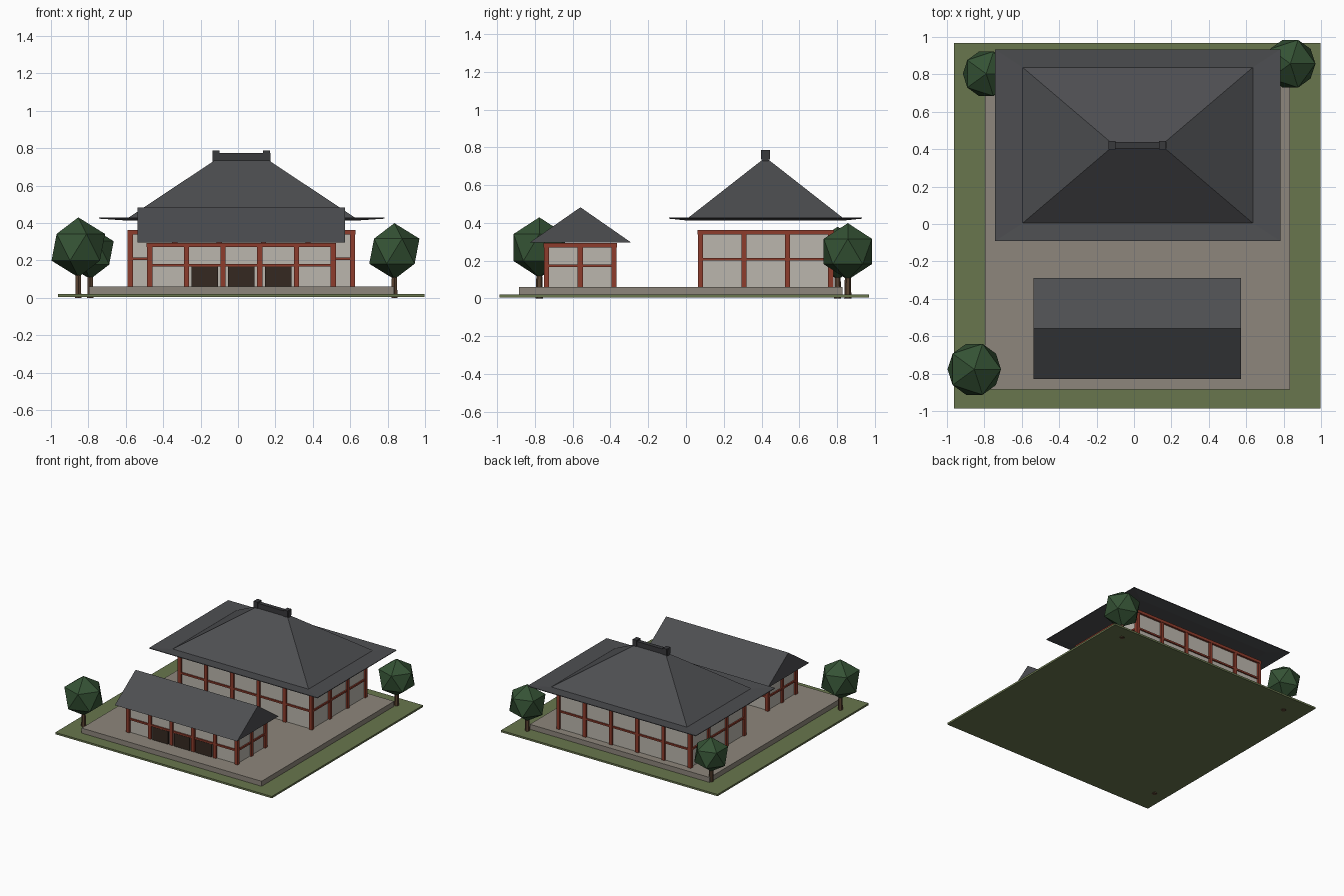
import bpy, bmesh

if "Cube" in bpy.data.objects:
    bpy.data.objects.remove(bpy.data.objects["Cube"])

def material(name, rgb):
    m = bpy.data.materials.new(name)
    m.diffuse_color = (*rgb, 1)
    m.use_nodes = True
    m.node_tree.nodes["Principled BSDF"].inputs["Base Color"].default_value = m.diffuse_color
    return m

GRASS = material("grass", (0.14, 0.18, 0.075))
STONE = material("stone", (0.27, 0.24, 0.2))
PLASTER = material("plaster", (0.5, 0.47, 0.42))
RED = material("red_timber", (0.27, 0.045, 0.025))
DARK = material("dark_wood", (0.035, 0.022, 0.015))
TILE = material("roof_tile", (0.075, 0.077, 0.083))
RIDGE = material("ridge_tile", (0.04, 0.041, 0.045))
LEAF = material("leaf", (0.035, 0.085, 0.035))
BARK = material("bark", (0.1, 0.055, 0.03))

def finish(name, bm, mat):
    bmesh.ops.recalc_face_normals(bm, faces=bm.faces)
    me = bpy.data.meshes.new(name)
    bm.to_mesh(me)
    bm.free()
    me.materials.append(mat)
    ob = bpy.data.objects.new(name, me)
    bpy.context.collection.objects.link(ob)
    return ob

def boxes(name, spans, mat):
    """One object from boxes given as (x0, x1, y0, y1, z0, z1)."""
    bm = bmesh.new()
    for x0, x1, y0, y1, z0, z1 in spans:
        vs = bmesh.ops.create_cube(bm, size=1)["verts"]
        for v in vs:
            v.co.x = x1 if v.co.x > 0 else x0
            v.co.y = y1 if v.co.y > 0 else y0
            v.co.z = z1 if v.co.z > 0 else z0
    return finish(name, bm, mat)

def stacked_rects(name, cx, cy, rings, mat):
    """Skin through rectangles given as (half_x, half_y, z), capped at both ends."""
    bm = bmesh.new()
    loops = [[bm.verts.new((cx + sx * hx, cy + sy * hy, z))
              for sx, sy in ((-1, -1), (1, -1), (1, 1), (-1, 1))] for hx, hy, z in rings]
    for a, b in zip(loops, loops[1:]):
        for i in range(4):
            j = (i + 1) % 4
            bm.faces.new((a[i], a[j], b[j], b[i]))
    bm.faces.new(loops[0][::-1])
    bm.faces.new(loops[-1])
    return finish(name, bm, mat)

def timber_hall(name, x0, x1, y0, y1, z0, z1, nx, ny, beam, mid):
    """Plaster core with a post grid, top beams and middle rails around it."""
    p = 0.014
    boxes(name + "_walls", [(x0, x1, y0, y1, z0, z1 - 0.008)], PLASTER)
    xs = [x0 + (x1 - x0) * i / nx for i in range(nx + 1)]
    ys = [y0 + (y1 - y0) * i / ny for i in range(ny + 1)]
    spots = {(x, y) for x in xs for y in (y0, y1)} | {(x, y) for x in (x0, x1) for y in ys}
    boxes(name + "_posts", [(x - p, x + p, y - p, y + p, z0, z1 - 0.003)
                            for x, y in sorted(spots)], RED)
    rails = []
    for lo, hi, w in ((z1 - beam, z1, 0.016), (mid - 0.007, mid + 0.007, 0.011)):
        rails += [(x0 - w, x1 + w, y - w, y + w, lo, hi) for y in (y0, y1)]
        rails += [(x - w, x + w, y0 - w, y1 + w, lo, hi) for x in (x0, x1)]
    boxes(name + "_beams", rails, RED)
    return xs

# Grounds
boxes("lawn", [(-0.963, 0.998, -0.987, 0.968, 0.005, 0.02)], GRASS)
boxes("stone_platform", [(-0.796, 0.833, -0.885, 0.83, 0.01, 0.061)], STONE)

# Main hall with flared hip roof
timber_hall("hall", -0.576, 0.612, 0.077, 0.767, 0.06, 0.362, 5, 3, 0.024, 0.208)
stacked_rects("hall_roof", 0.02, 0.421,
              [(0.615, 0.416, 0.413), (0.762, 0.512, 0.423), (0.762, 0.512, 0.428),
               (0.615, 0.416, 0.422), (0.14, 0.012, 0.738)], TILE)
boxes("hall_ridge", [(-0.137, 0.173, 0.404, 0.438, 0.728, 0.775)], RIDGE)
boxes("ridge_ends", [(x - 0.018, x + 0.018, 0.397, 0.445, 0.735, 0.787)
                     for x in (-0.118, 0.153)], RIDGE)

# Gatehouse with gable roof
gx = timber_hall("gate", -0.472, 0.509, -0.739, -0.381, 0.06, 0.293, 5, 2, 0.022, 0.173)
boxes("gate_doors", [((a + b) / 2 - 0.071, (a + b) / 2 + 0.071, -0.752, -0.73, 0.06, 0.167)
                     for a, b in zip(gx[1:4], gx[2:5])], DARK)
bm = bmesh.new()
ends = [[bm.verts.new((x, y, z)) for y, z in ((-0.828, 0.296), (-0.29, 0.296), (-0.559, 0.483))]
        for x in (-0.536, 0.571)]
for i in range(3):
    j = (i + 1) % 3
    bm.faces.new((ends[0][i], ends[0][j], ends[1][j], ends[1][i]))
for e in ends:
    bm.faces.new(e)
finish("gate_roof", bm, TILE)

# Low-poly trees
for n, (x, y, z, r) in enumerate(((-0.854, -0.777, 0.27, 0.16),
                                  (-0.79, 0.803, 0.24, 0.14),
                                  (0.836, 0.857, 0.249, 0.15)), 1):
    bpy.ops.mesh.primitive_ico_sphere_add(subdivisions=1, radius=r, location=(x, y, z))
    bpy.context.object.name = f"tree_crown_{n}"
    bpy.context.object.data.materials.append(LEAF)
    bpy.ops.mesh.primitive_cone_add(vertices=6, radius1=0.019, radius2=0.014, depth=0.18,
                                    location=(x, y, 0.09))
    bpy.context.object.name = f"tree_trunk_{n}"
    bpy.context.object.data.materials.append(BARK)
